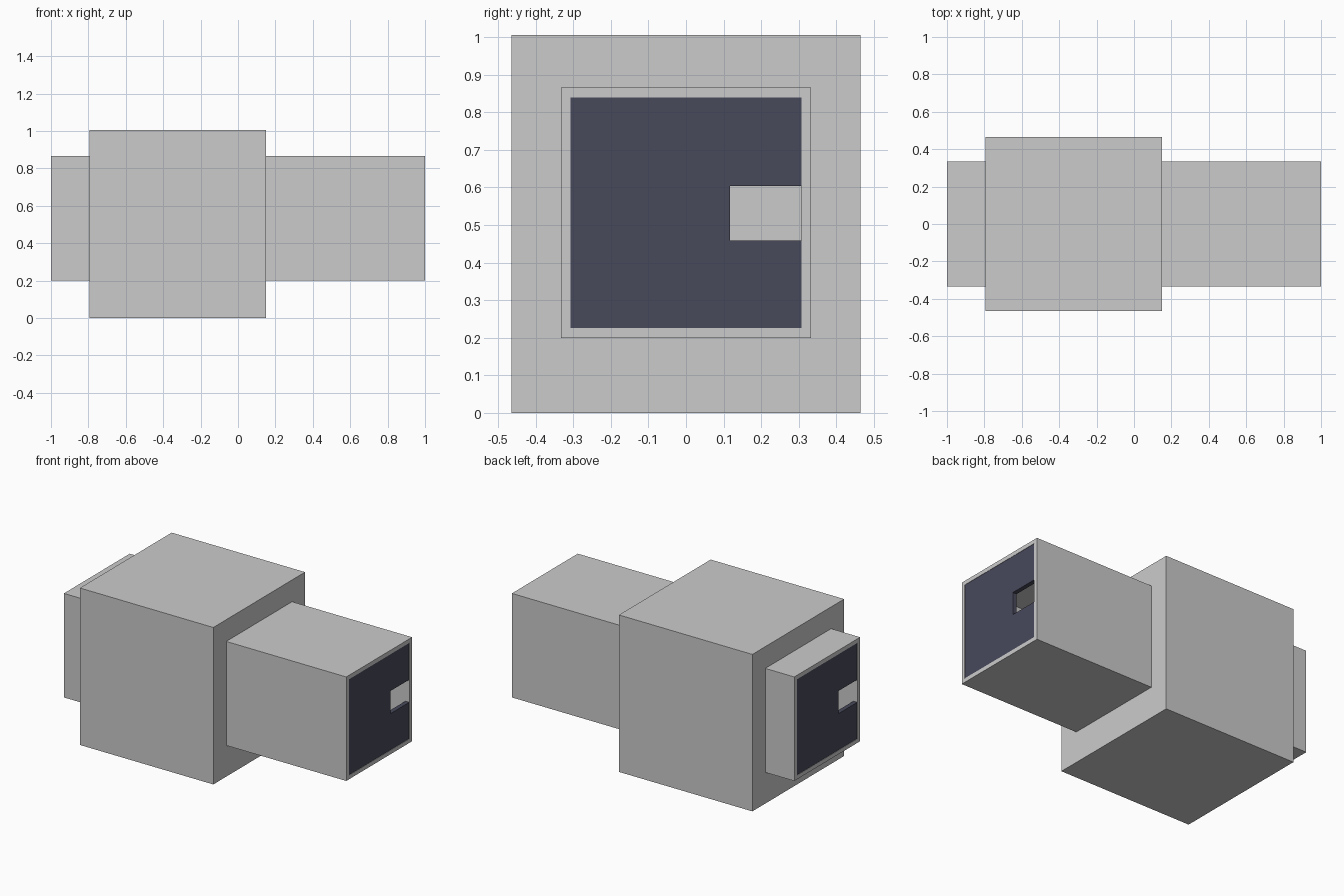
import bpy, bmesh
from math import pi

if "Cube" in bpy.data.objects:
    bpy.data.objects.remove(bpy.data.objects["Cube"])

MID = 0.5325           # height of the passage axis
OUT, INN = 0.333, 0.307  # outer and inner half widths of the passage


def finish(bm, name, mat=None):
    bmesh.ops.recalc_face_normals(bm, faces=bm.faces)
    me = bpy.data.meshes.new(name)
    bm.to_mesh(me)
    bm.free()
    ob = bpy.data.objects.new(name, me)
    bpy.context.collection.objects.link(ob)
    if mat:
        me.materials.append(mat)
    return ob


def square(h):
    return [(-h, MID - h), (h, MID - h), (h, MID + h), (-h, MID + h)]


# main housing block
bpy.ops.mesh.primitive_cube_add(size=1, location=(-0.3225, 0, 0.5025))
housing = bpy.context.object
housing.name = "housing"
housing.scale = (0.945, 0.928, 1.005)

# square passage tube, open at both ends
bm = bmesh.new()
rings = [[bm.verts.new((x, y, z)) for y, z in square(h)]
         for x, h in ((-1, OUT), (1, OUT), (1, INN), (-1, INN))]
for a, b in zip(rings, rings[1:] + rings[:1]):
    for i in range(4):
        j = (i + 1) % 4
        bm.faces.new((a[i], a[j], b[j], b[i]))
finish(bm, "passage_tube")

# dark end doors with a rectangular notch at one side
dark = bpy.data.materials.new("dark_panel")
dark.diffuse_color = (0.065, 0.067, 0.105, 1)
dark.use_nodes = True
dark.node_tree.nodes["Principled BSDF"].inputs["Base Color"].default_value = dark.diffuse_color
lo, hi = MID - INN, MID + INN
outline = [(-INN, lo), (INN, lo), (INN, 0.458), (0.117, 0.458),
           (0.117, 0.603), (INN, 0.603), (INN, hi), (-INN, hi)]
for name, turn in (("right_door", 0), ("left_door", pi)):
    bm = bmesh.new()
    face = bm.faces.new([bm.verts.new((0.998, y, z)) for y, z in outline])
    back = bmesh.ops.extrude_face_region(bm, geom=[face], use_keep_orig=True)["geom"]
    bmesh.ops.translate(bm, vec=(-0.028, 0, 0),
                        verts=[v for v in back if isinstance(v, bmesh.types.BMVert)])
    finish(bm, name, dark).rotation_euler.z = turn
